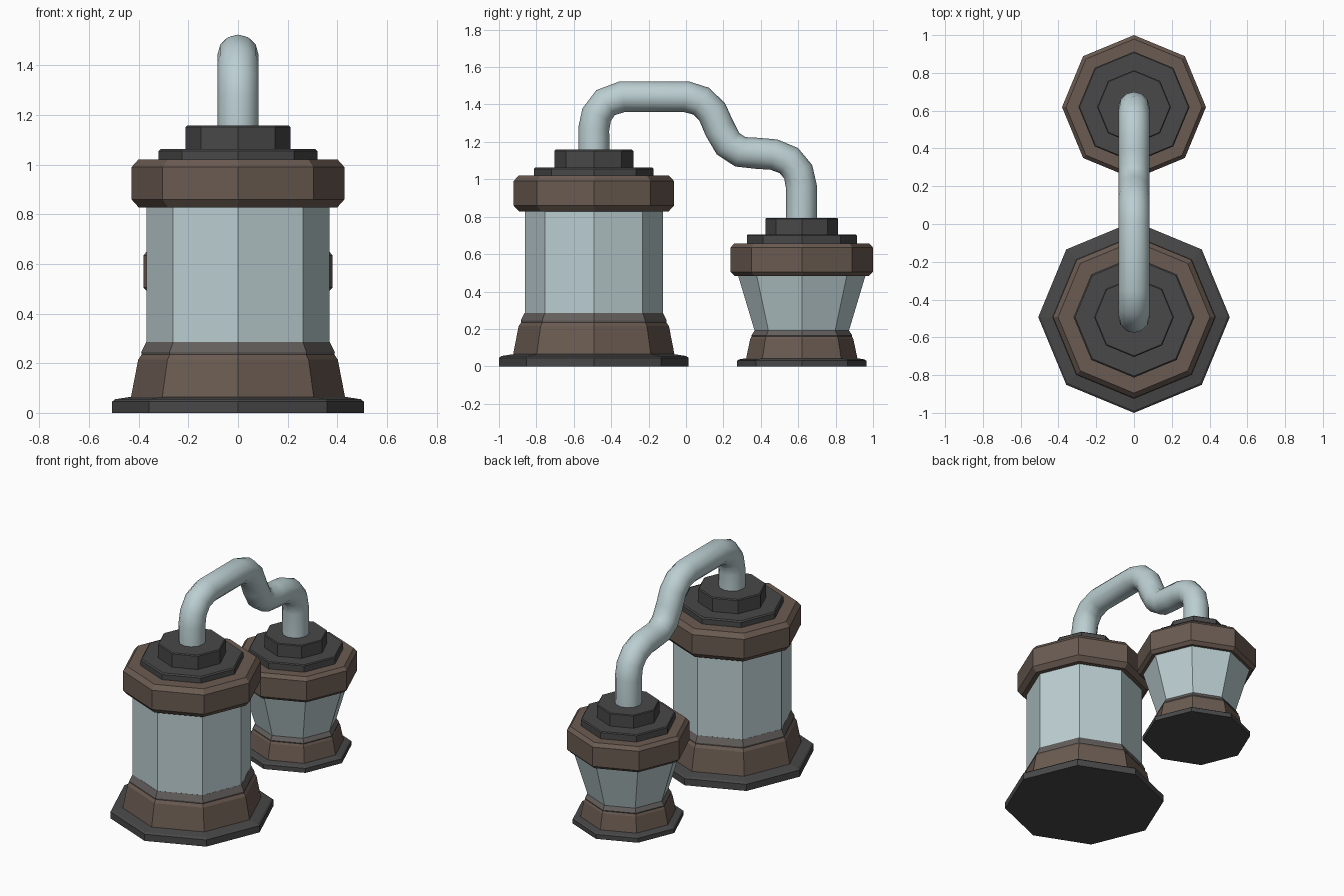
import bpy, bmesh
from math import cos, sin, pi, radians

if "Cube" in bpy.data.objects:
    bpy.data.objects.remove(bpy.data.objects["Cube"])


def material(name, rgb):
    m = bpy.data.materials.new(name)
    m.diffuse_color = (*rgb, 1)
    m.use_nodes = True
    m.node_tree.nodes["Principled BSDF"].inputs["Base Color"].default_value = m.diffuse_color
    return m


GLASS = material("pale_glass", (0.50, 0.62, 0.64))
BROWN = material("brown_wood", (0.145, 0.105, 0.083))
DARK = material("dark_metal", (0.065, 0.065, 0.065))
TRIM = material("grey_trim", (0.125, 0.115, 0.11))


def octagon(name, y, profile, mat):
    """Stack of eight-sided rings (radius, z), corners on the axes, closed at both ends."""
    bm = bmesh.new()
    rings = [[bm.verts.new((r * cos(i * pi / 4), y + r * sin(i * pi / 4), z))
              for i in range(8)] for r, z in profile]
    for a, b in zip(rings, rings[1:]):
        for i in range(8):
            j = (i + 1) % 8
            bm.faces.new((a[i], a[j], b[j], b[i]))
    bm.faces.new(rings[0][::-1])
    bm.faces.new(rings[-1])
    me = bpy.data.meshes.new(name)
    bm.to_mesh(me)
    bm.free()
    me.materials.append(mat)
    ob = bpy.data.objects.new(name, me)
    bpy.context.collection.objects.link(ob)


# Large jar at the front
Y = -0.493
octagon("large_foot", Y, [(0.507, 0), (0.507, 0.045), (0.495, 0.055), (0.43, 0.065)], DARK)
octagon("large_plinth", Y, [(0.432, 0.06), (0.402, 0.215), (0.388, 0.235)], BROWN)
octagon("large_trim", Y, [(0.388, 0.233), (0.39, 0.245), (0.37, 0.285)], TRIM)
octagon("large_glass", Y, [(0.369, 0.28), (0.369, 0.835)], GLASS)
octagon("large_collar", Y, [(0.40, 0.828), (0.429, 0.86), (0.429, 0.99), (0.402, 1.02)], BROWN)
octagon("large_lid", Y, [(0.32, 1.015), (0.32, 1.055), (0.312, 1.063)], DARK)
octagon("large_cap", Y, [(0.211, 1.06), (0.211, 1.152), (0.205, 1.158)], DARK)

# Small jar at the back
Y = 0.619
octagon("small_foot", Y, [(0.345, 0), (0.345, 0.03), (0.335, 0.037), (0.30, 0.043)], DARK)
octagon("small_plinth", Y, [(0.298, 0.04), (0.276, 0.145), (0.268, 0.16)], BROWN)
octagon("small_trim", Y, [(0.268, 0.158), (0.27, 0.165), (0.252, 0.192)], TRIM)
octagon("small_glass", Y, [(0.252, 0.19), (0.342, 0.49)], GLASS)
octagon("small_collar", Y, [(0.36, 0.484), (0.381, 0.505), (0.381, 0.635), (0.36, 0.658)], BROWN)
octagon("small_lid", Y, [(0.294, 0.655), (0.294, 0.70), (0.288, 0.706)], DARK)
octagon("small_cap", Y, [(0.195, 0.703), (0.195, 0.788), (0.19, 0.793)], DARK)

# Bent pipe joining the two caps
path = [(-0.493, 1.14), (-0.493, 1.27), (-0.478, 1.345), (-0.43, 1.41), (-0.34, 1.442),
        (0, 1.442), (0.08, 1.418), (0.14, 1.36), (0.18, 1.27), (0.225, 1.19),
        (0.29, 1.147), (0.38, 1.139), (0.47, 1.132), (0.55, 1.10), (0.6, 1.04),
        (0.617, 0.96), (0.617, 0.78)]
cu = bpy.data.curves.new("pipe_path", 'CURVE')
cu.dimensions = '3D'
cu.bevel_depth = 0.083
cu.bevel_resolution = 4
cu.use_fill_caps = True
sp = cu.splines.new('POLY')
sp.points.add(len(path) - 1)
for p, (y, z) in zip(sp.points, path):
    p.co = (0, y, z, 1)
pipe = bpy.data.objects.new("pipe", cu)
bpy.context.collection.objects.link(pipe)
bpy.context.view_layer.objects.active = pipe
pipe.select_set(True)
bpy.ops.object.convert(target='MESH')
pipe = bpy.context.object
pipe.data.materials.clear()
pipe.data.materials.append(GLASS)
bpy.ops.object.shade_smooth_by_angle(angle=radians(50))
